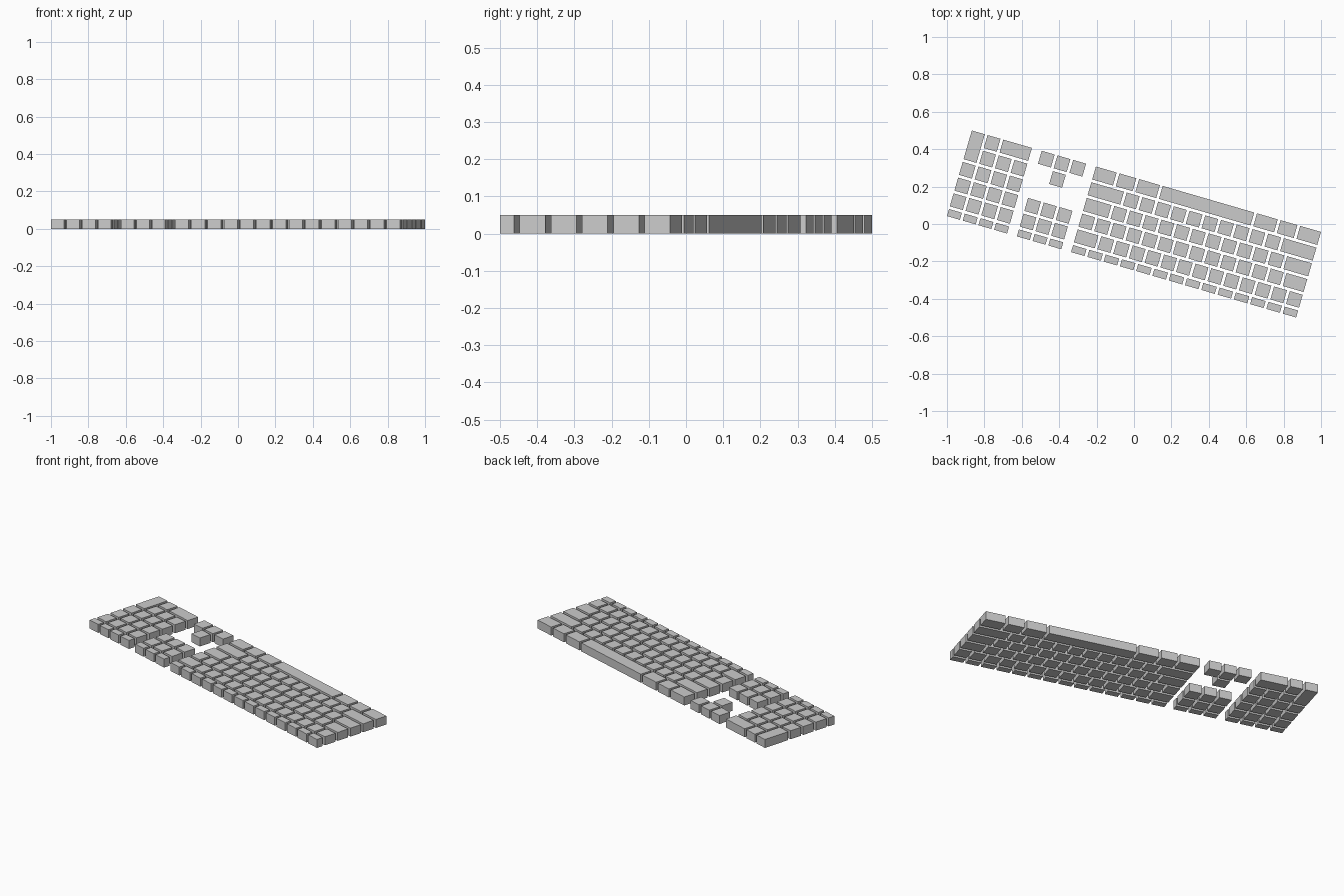
import bpy
from mathutils import Matrix, Vector
from math import radians

if "Cube" in bpy.data.objects:
    bpy.data.objects.remove(bpy.data.objects["Cube"])

P = 0.0875        # key pitch
G = 0.0155        # gap between keys
W, H, T = 1.944, 0.4765, 0.05
FN = H + G - 5 * P            # pitch of the short function row
TURN = Matrix.Rotation(radians(180 - 16.2), 4, 'Z')


def key(name, x, y, w, d):
    """Box key; x, y is its near-left corner in the keyboard's own frame."""
    x0, x1 = x - W / 2, x + w - W / 2
    y0, y1 = y - H / 2, y + d - H / 2
    v = [TURN @ Vector((px, py, pz)) for pz in (0, T)
         for px, py in ((x0, y0), (x1, y0), (x1, y1), (x0, y1))]
    f = [(3, 2, 1, 0), (4, 5, 6, 7)] + [
        (i, (i + 1) % 4, (i + 1) % 4 + 4, i + 4) for i in range(4)]
    me = bpy.data.meshes.new(name)
    me.from_pydata(v, [], f)
    ob = bpy.data.objects.new(name, me)
    bpy.context.collection.objects.link(ob)


def row(name, x, r, units, pitch=P, depth=P):
    """Line of keys with widths given in key units, in row r from the front."""
    for i, u in enumerate(units):
        key(f"{name}_{i + 1}", x, r * P, u * pitch - G, depth - G)
        x += u * pitch


# main block, from the space bar row to the function row
row("bottom_row_key", 0, 0, [1.5, 1.25, 1.5])
row("space_bar", 4.25 * P, 0, [6])
row("bottom_row_right_key", 10.25 * P, 0, [1.5, 1.25, 1.5])
row("shift_row_key", 0, 1, [2.25] + [1] * 10 + [2.25])
row("home_row_key", 0, 2, [1.75] + [1] * 11 + [1.75])
row("tab_row_key", 0, 3, [1.5] + [1] * 13)
row("number_row_key", 0, 4, [1] * 13 + [1.5])
row("function_key", 0, 5, [14.5 / 14] * 14, depth=FN)

# arrow and navigation block
pad_x = W - 4 * P + G
nav_x = (14.5 * P - G + pad_x - 3 * P + G) / 2
row("arrow_key", nav_x, 0, [1, 1, 1])
row("up_arrow_key", nav_x + P, 1, [1])
row("lower_navigation_key", nav_x, 3, [1, 1, 1])
row("upper_navigation_key", nav_x, 4, [1, 1, 1])
row("navigation_function_key", nav_x, 5, [1, 1, 1], depth=FN)

# number pad
row("pad_zero_row_key", pad_x, 0, [2, 1])
row("pad_enter_key", pad_x + 3 * P, 0, [1], depth=2 * P)
row("pad_low_row_key", pad_x, 1, [1, 1, 1])
for r, n in ((2, "middle"), (3, "upper"), (4, "top")):
    row(f"pad_{n}_row_key", pad_x, r, [1] * 4)
row("pad_function_key", pad_x, 5, [1] * 4, depth=FN)
